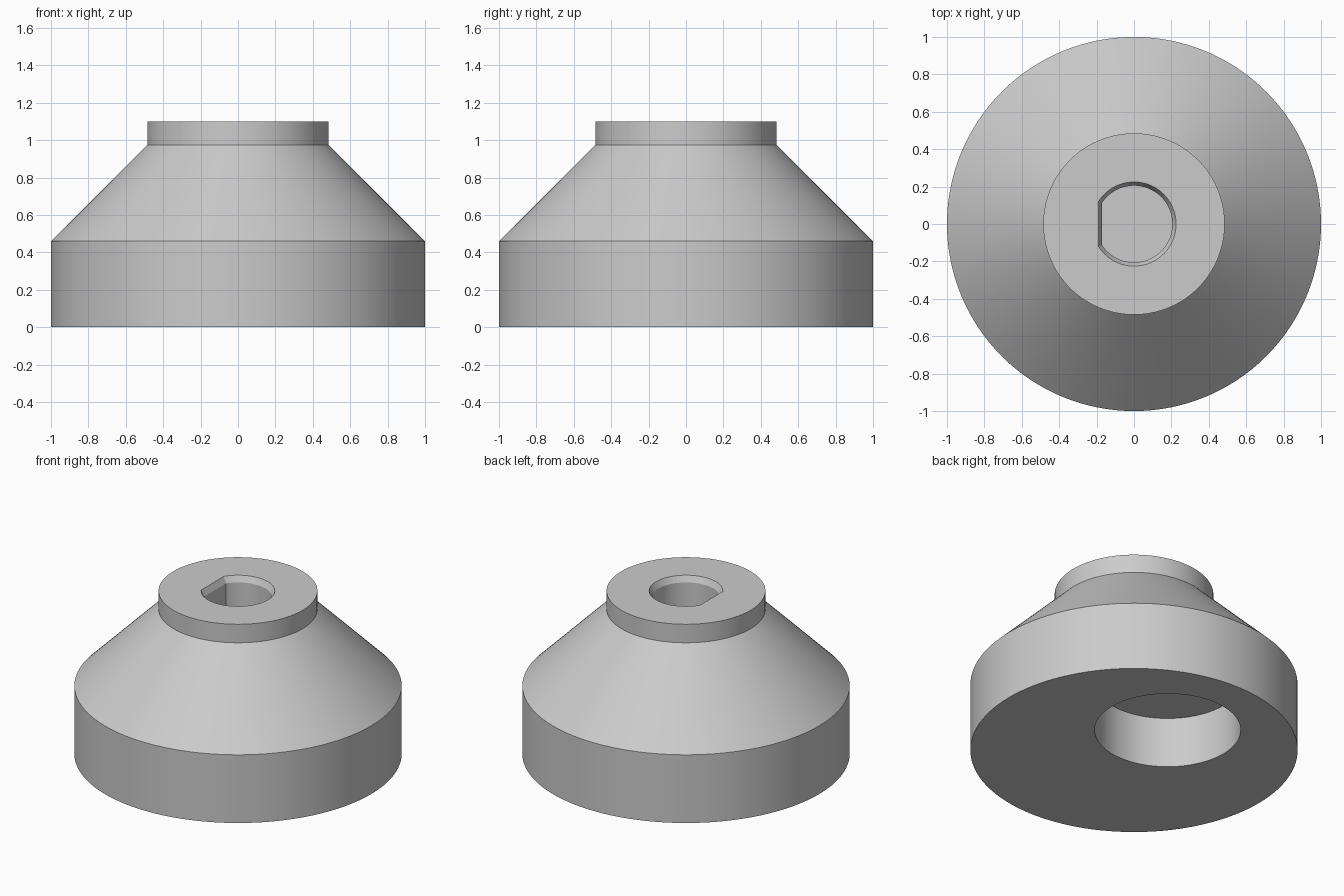
import bpy
import bmesh
import math

if "Cube" in bpy.data.objects:
    bpy.data.objects.remove(bpy.data.objects["Cube"], do_unlink=True)

# Single plain grey
grey = bpy.data.materials.new("plain grey")
grey.use_nodes = True
GREY = (0.6, 0.6, 0.6, 1)
grey.diffuse_color = GREY
grey.node_tree.nodes["Principled BSDF"].inputs["Base Color"].default_value = GREY


def ring(radius, z, centre_y=0.0, flat=None, count=128):
    """Circle of points, or a D shape when a flat distance on -x is given."""
    if flat is None:
        angles = [math.tau * i / count for i in range(count)]
    else:
        end = math.pi - math.acos(flat / radius)
        angles = [-end + 2 * end * i / (count - 1) for i in range(count)]
    return [(radius * math.cos(a), centre_y + radius * math.sin(a), z) for a in angles]


def loft(name, rings):
    """Closed solid through a stack of rings, bottom to top."""
    bm = bmesh.new()
    loops = [[bm.verts.new(p) for p in r] for r in rings]
    n = len(loops[0])
    for low, high in zip(loops, loops[1:]):
        for i in range(n):
            j = (i + 1) % n
            bm.faces.new((low[i], low[j], high[j], high[i]))
    bm.faces.new(loops[0][::-1])
    bm.faces.new(loops[-1])
    bmesh.ops.recalc_face_normals(bm, faces=bm.faces)
    mesh = bpy.data.meshes.new(name)
    bm.to_mesh(mesh)
    bm.free()
    mesh.materials.append(grey)
    obj = bpy.data.objects.new(name, mesh)
    bpy.context.collection.objects.link(obj)
    return obj


# Drum base, cone shoulder and straight collar
body = loft("knob_body", [
    ring(1.0, 0.0), ring(1.0, 0.46), ring(0.485, 0.975), ring(0.485, 1.10)])

# D-shaped blind bore with a chamfered mouth
bore = loft("shaft_bore_cutter", [
    ring(0.205, 0.60, flat=0.17), ring(0.205, 1.06, flat=0.17),
    ring(0.245, 1.14, flat=0.21)])

# Off-centre round pocket in the underside
pocket = loft("underside_pocket_cutter", [
    ring(0.446, -0.1, centre_y=0.32), ring(0.446, 0.34, centre_y=0.32)])

# Cut both holes
bpy.context.view_layer.objects.active = body
for cutter in (bore, pocket):
    cutter.hide_render = True
    cut = body.modifiers.new(cutter.name, 'BOOLEAN')
    cut.operation = 'DIFFERENCE'
    cut.solver = 'EXACT'
    cut.object = cutter
    bpy.ops.object.modifier_apply(modifier=cut.name)
    bpy.data.objects.remove(cutter, do_unlink=True)

# Smooth round walls with crisp rims
bpy.ops.object.select_all(action='DESELECT')
body.select_set(True)
bpy.ops.object.shade_smooth_by_angle(angle=math.radians(20))
